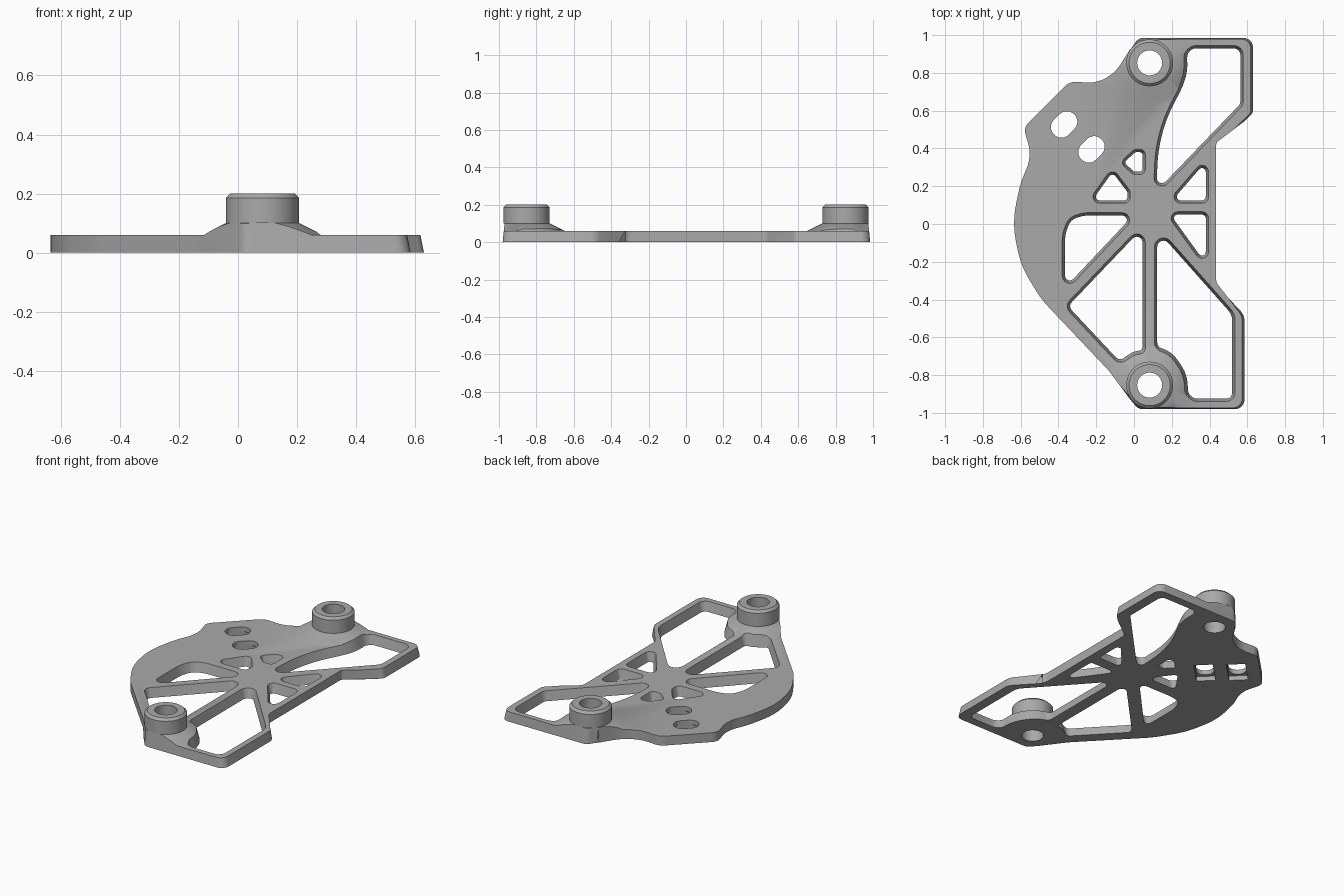
import bpy, bmesh, math
from mathutils import Vector, Matrix

cube = bpy.data.objects.get("Cube")
if cube:
    bpy.data.objects.remove(cube, do_unlink=True)

grey = bpy.data.materials.new("plain_grey")
grey.use_nodes = True
GREY = (0.4, 0.4, 0.4, 1)
grey.diffuse_color = GREY
grey.node_tree.nodes["Principled BSDF"].inputs["Base Color"].default_value = GREY

THICK, PAD_TOP, BOSS_TOP = 0.06, 0.1, 0.2
BOSS_X, BOSS_Y, BOSS_R, BORE_R = 0.083, 0.853, 0.124, 0.066


def make_object(name, bm):
    bmesh.ops.recalc_face_normals(bm, faces=bm.faces)
    mesh = bpy.data.meshes.new(name)
    bm.to_mesh(mesh)
    bm.free()
    mesh.materials.append(grey)
    obj = bpy.data.objects.new(name, mesh)
    bpy.context.scene.collection.objects.link(obj)
    return obj


def rounded(points, radius, steps=7):
    """Replace each corner by an arc; a third value overrides the radius."""
    pts = [Vector(p[:2]) for p in points]
    out = []
    for i, p in enumerate(pts):
        r = points[i][2] if len(points[i]) > 2 else radius
        a, b = pts[i - 1] - p, pts[(i + 1) % len(pts)] - p
        da, db = a.normalized(), b.normalized()
        half = da.angle(db) / 2
        if half > 1.55:
            out.append(p)
            continue
        t = min(r / math.tan(half), 0.48 * a.length, 0.48 * b.length)
        r = t * math.tan(half)
        center = p + (da + db).normalized() * (r / math.sin(half))
        start, end = p + da * t - center, p + db * t - center
        sweep = start.angle_signed(end)
        for k in range(steps):
            out.append(center + Matrix.Rotation(-sweep * k / (steps - 1), 2) @ start)
    return out


def prism(name, low, high, z0, z1):
    bm = bmesh.new()
    bottom = [bm.verts.new((p.x, p.y, z0)) for p in low]
    top = [bm.verts.new((p.x, p.y, z1)) for p in high]
    n = len(low)
    bm.faces.new(bottom)
    bm.faces.new(top)
    for i in range(n):
        j = (i + 1) % n
        bm.faces.new((bottom[i], bottom[j], top[j], top[i]))
    return make_object(name, bm)


def offset(loop, d):
    """Move a loop outward by d."""
    n = len(loop)
    area = sum(loop[i - 1].cross(loop[i]) for i in range(n))
    side = 1 if area > 0 else -1
    out = []
    for i, p in enumerate(loop):
        tangent = ((p - loop[i - 1]).normalized() + (loop[(i + 1) % n] - p).normalized()).normalized()
        out.append(p + Vector((tangent.y, -tangent.x)) * side * d)
    return out


def cone(name, r0, r1, z0, z1, y):
    bm = bmesh.new()
    bmesh.ops.create_cone(bm, cap_ends=True, segments=64, radius1=r0, radius2=r1, depth=z1 - z0,
                          matrix=Matrix.Translation((BOSS_X, y, (z0 + z1) / 2)))
    return make_object(name, bm)


def box(name, size, matrix):
    bm = bmesh.new()
    bmesh.ops.create_cube(bm, size=1, matrix=matrix @ Matrix.Diagonal((*size, 1)))
    return make_object(name, bm)


helpers = []


def combine(target, other, operation):
    mod = target.modifiers.new(operation.lower(), "BOOLEAN")
    mod.operation, mod.solver, mod.object = operation, "EXACT", other
    other.hide_render = True
    helpers.append(other)


# Slab with two flared pads
plate = box("plate", (3, 3, THICK), Matrix.Translation((0, 0, THICK / 2)))
for y in (-BOSS_Y, BOSS_Y):
    combine(plate, cone("pad_flare", 0.245, BOSS_R, 0.04, PAD_TOP, y), "UNION")

# Outer outline, with tapered walls on the two arms
SOFT = 0.5
outline = rounded([
    (0.02, 1.0), (0.63, 1.0), (0.63, 0.585, 0.04), (0.435, 0.43, 0.03), (0.435, -0.31, 0.05),
    (0.585, -0.485, 0.08), (0.585, -0.995), (0.02, -0.995),
    (-0.13, -0.78, 0.3), (-0.49, -0.4, SOFT), (-0.6, -0.22, SOFT), (-0.645, 0.01, SOFT),
    (-0.6, 0.22, SOFT), (-0.54, 0.36, SOFT), (-0.585, 0.51, 0.06), (-0.34, 0.755, 0.08),
    (-0.2, 0.745, SOFT), (-0.1, 0.8, SOFT), (-0.03, 0.91, SOFT)], 0.05)


def tapered(p, z):
    q = p.copy()
    if abs(p.y) > 0.93:
        q.y -= math.copysign(0.2 * z, p.y)
    if p.x > 0.5:
        q.x -= 0.2 * z
    return q


LOW, HIGH = -0.05, 0.15
combine(plate, prism("outline_cutter", [tapered(p, LOW) for p in outline],
                     [tapered(p, HIGH) for p in outline], LOW, HIGH), "INTERSECT")

# Lightening windows between the ribs: corners, corner radius
windows = [
    ([(0.265, 0.945, 0.09), (0.578, 0.945), (0.578, 0.63), (0.16, 0.195), (0.105, 0.215),
      (0.112, 0.39, 1), (0.155, 0.56, 1), (0.245, 0.735, 1), (0.268, 0.81, 1)], 0.05),
    ([(0.17, 0.11), (0.395, 0.11), (0.395, 0.37)], 0.035),
    ([(0.163, 0.065), (0.395, 0.065), (0.395, -0.255)], 0.035),
    ([(0.108, 0.005), (0.535, -0.475, 0.1), (0.535, -0.94), (0.27, -0.94, 0.08), (0.27, -0.8, 0.2),
      (0.19, -0.69, 0.2), (0.108, -0.66)], 0.048),
    ([(0.06, 0.015), (-0.37, -0.435), (-0.08, -0.745), (0, -0.69, 0.1), (0.06, -0.68)], 0.045),
    ([(0.03, 0.06), (-0.27, 0.06, 0.2), (-0.345, 0.035, 0.2), (-0.38, -0.05, 0.2),
      (-0.38, -0.375)], 0.04),
    ([(-0.25, 0.11), (-0.02, 0.11), (-0.02, 0.175), (-0.115, 0.3)], 0.035),
    ([(-0.075, 0.325), (0, 0.395), (0.06, 0.395), (0.06, 0.262), (-0.005, 0.262)], 0.03),
]
DRAFT, DOWN, UP = 0.25, -0.01, 0.12
for corners, radius in windows:
    loop = rounded(corners, radius)
    combine(plate, prism("window_cutter", offset(loop, DRAFT * (DOWN - THICK)),
                         offset(loop, DRAFT * (UP - THICK)), DOWN, UP), "DIFFERENCE")

# Diagonal slots with rectangular pockets underneath
for x, y in ((-0.37, 0.527), (-0.225, 0.395)):
    turn = Matrix.Rotation(math.radians(45), 2)
    corners = [Vector((x, y)) + turn @ Vector((sx * 0.075, sy * 0.055))
               for sx, sy in ((1, 1), (-1, 1), (-1, -1), (1, -1))]
    loop = rounded(corners, 0.054, 10)
    combine(plate, prism("slot_cutter", loop, loop, DOWN, UP), "DIFFERENCE")
    place = Matrix.Translation((x, y, 0)) @ Matrix.Rotation(math.radians(45), 4, "Z")
    combine(plate, box("pocket_cutter", (0.19, 0.115, 0.06), place), "DIFFERENCE")

# Bores through the pads
for y in (-BOSS_Y, BOSS_Y):
    combine(plate, cone("bore_cutter", BORE_R, BORE_R, -0.1, 0.3, y), "DIFFERENCE")

# Bake the cuts and drop the helpers
bpy.context.view_layer.update()
graph = bpy.context.evaluated_depsgraph_get()
baked = bpy.data.meshes.new_from_object(plate.evaluated_get(graph))
plate.modifiers.clear()
plate.data = baked
baked.materials.clear()
baked.materials.append(grey)
for poly in baked.polygons:
    poly.material_index = 0
for helper in helpers:
    bpy.data.objects.remove(helper, do_unlink=True)


# Chamfered hollow bosses, turned from a profile
def boss(name, y):
    bm = bmesh.new()
    profile = [(BORE_R, PAD_TOP), (BOSS_R, PAD_TOP), (BOSS_R, BOSS_TOP - 0.015),
               (BOSS_R - 0.015, BOSS_TOP), (BORE_R, BOSS_TOP)]
    verts = [bm.verts.new((BOSS_X + r, y, z)) for r, z in profile]
    edges = [bm.edges.new((verts[i - 1], verts[i])) for i in range(len(verts))]
    bmesh.ops.spin(bm, geom=verts + edges, cent=(BOSS_X, y, 0), axis=(0, 0, 1),
                   angle=math.tau, steps=64, use_merge=True)
    bmesh.ops.remove_doubles(bm, verts=bm.verts, dist=0.0001)
    return make_object(name, bm)


parts = [plate, boss("front_boss", -BOSS_Y), boss("back_boss", BOSS_Y)]
bpy.ops.object.select_all(action="DESELECT")
for part in parts:
    part.select_set(True)
bpy.context.view_layer.objects.active = plate
bpy.ops.object.shade_smooth_by_angle(angle=math.radians(30))
